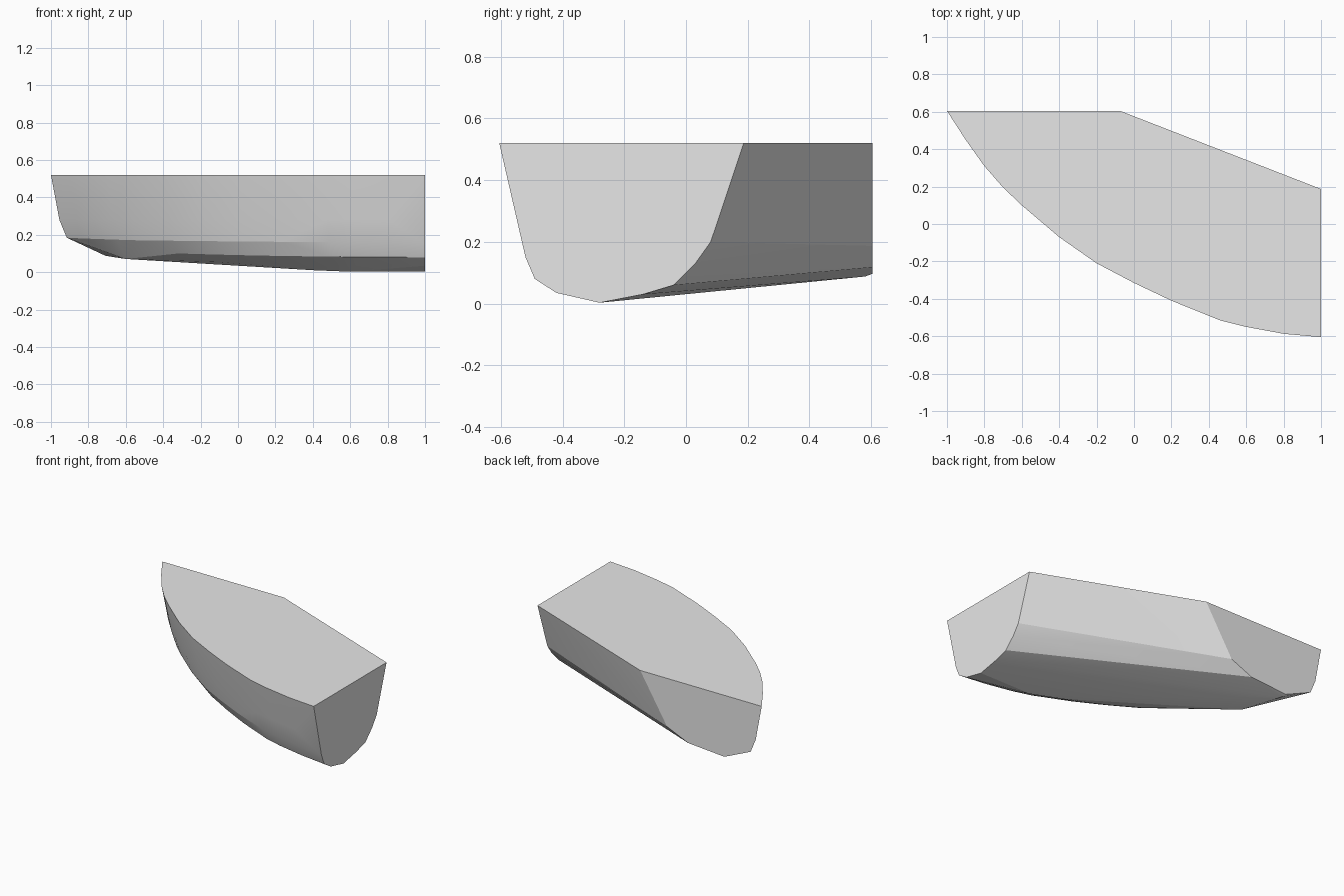
import bpy
import bmesh
from mathutils import Vector

cube = bpy.data.objects.get("Cube")
if cube:
    bpy.data.objects.remove(cube, do_unlink=True)

DECK_Z = 0.52
BACK_Y = 0.605

# Curved deck edge, from the left end round to the back end (x, y)
deck_edge = [Vector(p) for p in [
    (1, -.605), (.8, -.587), (.6, -.55), (.46, -.515), (.2, -.41),
    (0, -.315), (-.2, -.21), (-.4, -.07), (-.6, .1), (-.7, .195),
    (-.8, .31), (-.9, .45), (-1, BACK_Y)]]

# Flat left end, as (y, z)
left_end = [(-.605, DECK_Z), (-.55, .28), (-.52, .15), (-.49, .08), (-.42, .035),
            (-.28, .003), (-.14, .03), (-.04, .06), (.03, .13), (.08, .2),
            (.187, DECK_Z)]

# Flat back end, as (x, z)
back_end = [(-1, DECK_Z), (-.955, .28), (-.916, .185), (-.716, .097),
            (-.44, .118), (-.28, .187), (-.075, DECK_Z)]

# Lowest line of the hull between both ends
keel = [(.6, -.28, .003), (.4, -.21, .011), (0, .01, .035), (-.6, .32, .071)]

# Bilge rows: (inset, height) at the left end and at the back end
rows = [((.055, .28), (.038, .28)), ((.085, .16), (.072, .185)),
        ((.12, .08), (.155, .14)), ((.19, .04), (.24, .097))]

points = [(1, y, z) for y, z in left_end]
points += [(x, BACK_Y, z) for x, z in back_end]
points += keel

# Curved outer side: inset each row from the deck edge
last = len(deck_edge) - 1
for i in range(1, last):
    edge = deck_edge[i]
    along = (deck_edge[i + 1] - deck_edge[i - 1]).normalized()
    inward = Vector((along.y, -along.x))
    points.append((edge.x, edge.y, DECK_Z))
    blend = (i / last) ** 2
    for start, end in rows:
        inset, z = Vector(start).lerp(Vector(end), blend)
        p = edge + inward * inset
        if p.x < 1 and p.y < BACK_Y:
            points.append((p.x, p.y, z))

# Wrap the sections in one closed convex body
bm = bmesh.new()
for p in points:
    bm.verts.new(p)
bmesh.ops.convex_hull(bm, input=bm.verts[:])
loose = [v for v in bm.verts if not v.link_faces]
bmesh.ops.delete(bm, geom=loose, context='VERTS')
bmesh.ops.dissolve_limit(bm, angle_limit=0.01, verts=bm.verts[:], edges=bm.edges[:])
bmesh.ops.recalc_face_normals(bm, faces=bm.faces[:])

mesh = bpy.data.meshes.new("hull_section")
bm.to_mesh(mesh)
bm.free()
hull = bpy.data.objects.new("hull_section", mesh)
bpy.context.collection.objects.link(hull)

# Plain light grey
grey = bpy.data.materials.new("light_grey")
grey.use_nodes = True
colour = (0.8, 0.8, 0.8, 1)
grey.diffuse_color = colour
grey.node_tree.nodes["Principled BSDF"].inputs["Base Color"].default_value = colour
mesh.materials.append(grey)

# Soften the shallow facets, keep the rims crisp
bpy.context.view_layer.objects.active = hull
hull.select_set(True)
bpy.ops.object.shade_smooth_by_angle(angle=0.2)
